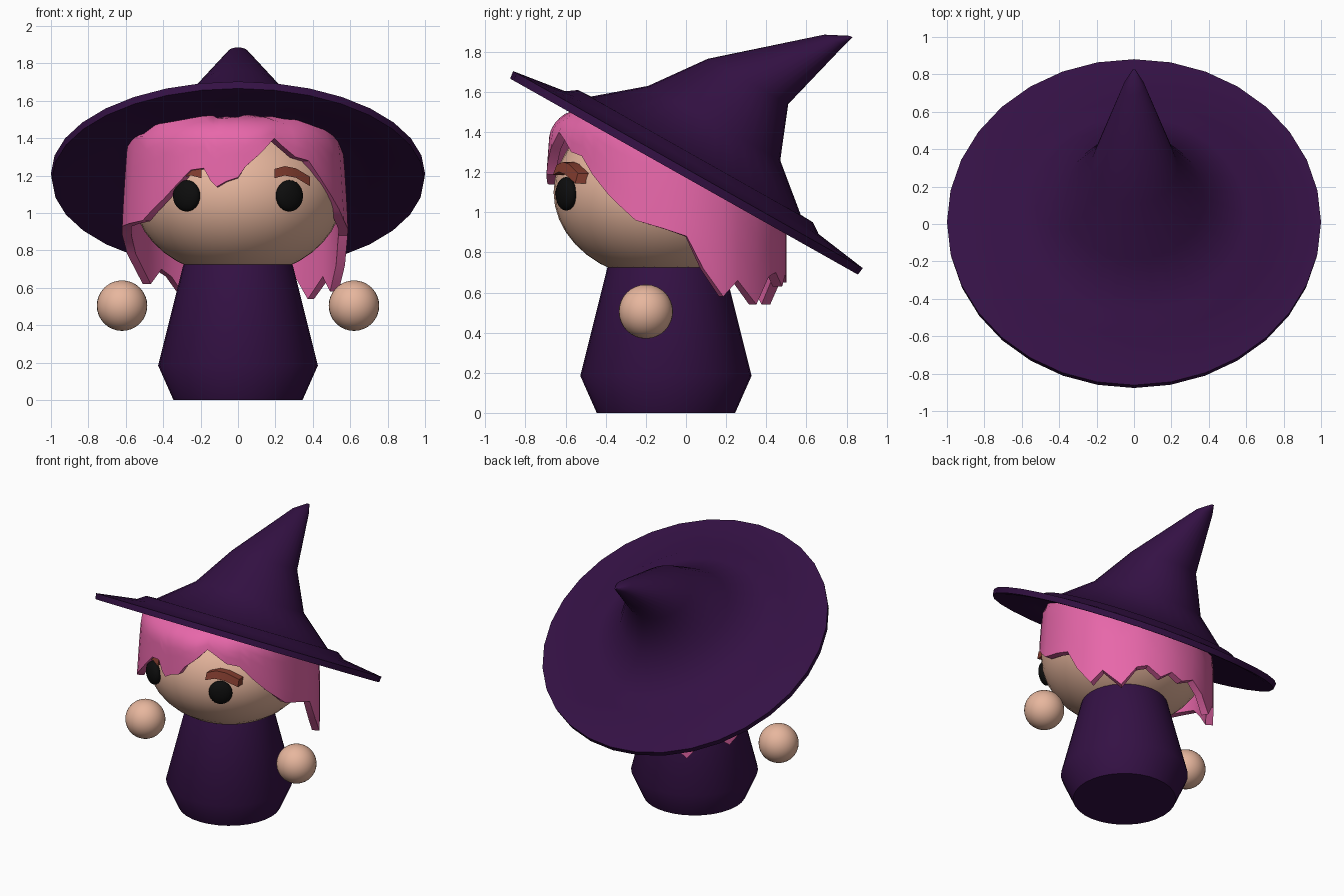
import bpy, bmesh, math
from mathutils import Vector, Matrix

if "Cube" in bpy.data.objects:
    bpy.data.objects.remove(bpy.data.objects["Cube"])


def material(name, rgb):
    m = bpy.data.materials.new(name)
    m.diffuse_color = (*rgb, 1)
    m.use_nodes = True
    m.node_tree.nodes["Principled BSDF"].inputs["Base Color"].default_value = m.diffuse_color
    return m


PURPLE = material("dark purple cloth", (0.034, 0.0055, 0.058))
SKIN = material("peach skin", (0.80, 0.47, 0.34))
PINK = material("pink hair", (0.80, 0.135, 0.40))
BROWN = material("red brown brow", (0.22, 0.045, 0.028))
BLACK = material("black eye", (0.004, 0.004, 0.004))


def finish(name, bm, mat, angle=40, recalc=True):
    if recalc:
        bmesh.ops.recalc_face_normals(bm, faces=bm.faces)
    me = bpy.data.meshes.new(name)
    bm.to_mesh(me)
    bm.free()
    me.materials.append(mat)
    ob = bpy.data.objects.new(name, me)
    bpy.context.collection.objects.link(ob)
    bpy.ops.object.select_all(action='DESELECT')
    ob.select_set(True)
    bpy.context.view_layer.objects.active = ob
    for mod_thick in ([0.05] if name == "hair" else []):
        mod = ob.modifiers.new("thickness", 'SOLIDIFY')
        mod.thickness = mod_thick
        mod.offset = -1
        bpy.ops.object.modifier_apply(modifier=mod.name)
    bpy.ops.object.shade_smooth_by_angle(angle=math.radians(angle))
    return ob


def loft(name, rings, mat, matrix=Matrix(), segs=32, angle=40):
    """Stack of circles given as (centre y, z, radius), closed at both ends."""
    bm = bmesh.new()
    loops = [[bm.verts.new(matrix @ Vector((r * math.sin(k * math.tau / segs),
                                            y + r * math.cos(k * math.tau / segs), z)))
              for k in range(segs)] for y, z, r in rings]
    for a, b in zip(loops, loops[1:]):
        for k in range(segs):
            n = (k + 1) % segs
            bm.faces.new((a[k], a[n], b[n], b[k]))
    bm.faces.new(loops[0])
    bm.faces.new(loops[-1])
    return finish(name, bm, mat, angle)


def ball(name, loc, size, mat, turn=0.0, segs=32):
    bm = bmesh.new()
    bmesh.ops.create_uvsphere(bm, u_segments=segs, v_segments=segs // 2, radius=1)
    bm.transform(Matrix.Translation(loc) @ Matrix.Rotation(turn, 4, 'Z')
                 @ Matrix.Diagonal((*size, 1)))
    return finish(name, bm, mat, 60)


def lerp(table, v):
    for (a, p), (b, q) in zip(table, table[1:]):
        if v <= b:
            return p + (q - p) * max(0, (v - a) / (b - a))
    return table[-1][1]


# Robe and head
loft("robe", [(-.1, 0, .345), (-.1, .185, .427), (-.1, .72, .293), (-.1, .85, .25)], PURPLE)
ball("head", (0, -.1, 1.1), (.56, .56, .44), SKIN, segs=40)

# Pointed hat, lofted along its axis and tipped backwards
tilt = math.radians(-29.4)
hat_matrix = Matrix.Translation((0, 0, 1.195)) @ Matrix.Rotation(tilt, 4, 'X')
loft("hat", [(0, .06, .02), (0, .05, .60), (0, .025, .72), (0, -.015, .94), (0, -.02, .995),
             (0, .02, 1.0), (0, .06, .725), (0, .097, .672), (0, .10, .60),
             (0, .286, .378), (.045, .55, .23), (.318, .94, .056), (.383, .997, .008)],
     PURPLE, hat_matrix)

# Hands, eyes and brows on both sides
brow_path = [(.195, 1.21), (.25, 1.225), (.31, 1.213), (.385, 1.168)]
for side, s in (("left", -1), ("right", 1)):
    ball(side + "_hand", (s * .62, -.2, .505), (.135, .135, .135), SKIN)
    ball(side + "_eye", (s * .275, -.597, 1.092), (.08, .042, .084), BLACK, s * math.radians(29), 24)
    bm = bmesh.new()
    sections = []
    for x, z in brow_path:
        ring = []
        for dz, out in ((-.024, -.03), (-.024, .05), (.026, .05), (.026, -.03)):
            h = .56 * math.sqrt(1 - (x / .56) ** 2 - ((z + dz - 1.1) / .44) ** 2)
            ring.append(bm.verts.new((s * x, -.1 - h - out, z + dz)))
        sections.append(ring)
    for a, b in zip(sections, sections[1:]):
        for k in range(4):
            n = (k + 1) % 4
            bm.faces.new((a[k], a[n], b[n], b[k]))
    bm.faces.new(sections[0])
    bm.faces.new(sections[-1])
    finish(side + "_brow", bm, BROWN, 30)

# Hair: a shell round the head; its lower edge height is set by angle from the front
edge = [(-180, .65), (-170, .70), (-160, .64), (-150, .54), (-140, .66), (-132, .70), (-122, .62),
        (-105, .78), (-95, .88), (-80, .93), (-55, .96), (-40, 1.08), (-25, 1.23), (-18, 1.24),
        (-14, 1.17), (-11, 1.14), (-6, 1.17), (0, 1.19), (4, 1.25), (12, 1.32), (20, 1.40),
        (25, 1.36), (33, 1.30), (42, 1.28), (50, 1.19), (60, 1.09), (75, .96), (90, .915), (100, .88),
        (108, .72), (118, .58), (126, .66), (138, .54), (148, .68), (155, .70), (164, .63),
        (172, .69), (180, .65)]
radius = [(.5, .60), (.95, .60), (1.2, .585), (1.4, .57), (1.46, .535), (1.5, .48),
          (1.56, .30), (1.58, .02)]
puff = [(-180, 0), (-120, 0), (-85, .03), (0, .01), (18, .01), (22, -.015), (90, -.012),
        (120, .01), (180, 0)]
columns = sorted({a for a, _ in edge} | {-68, -48, -32, 68})[:-1]
rows = 9
bm = bmesh.new()
grid = []
for a in columns:
    zb, t = lerp(edge, a), math.radians(a)
    col = []
    for j in range(rows + 1):
        z = 1.58 + (zb - 1.58) * (j / rows) ** 1.6
        r = lerp(radius, z) + (lerp(puff, a) if j > 1 else 0)
        x, y = r * math.sin(t), -.1 - r * math.cos(t)
        # keep the crown tucked inside the hat
        col.append(bm.verts.new((x, y, min(z, 1.255 - .563 * y))))
    grid.append(col)
for i, a in enumerate(grid):
    b = grid[(i + 1) % len(grid)]
    for j in range(rows):
        bm.faces.new((a[j], a[j + 1], b[j + 1], b[j]))
bmesh.ops.remove_doubles(bm, verts=bm.verts, dist=.0005)
finish("hair", bm, PINK, 35, recalc=False)
